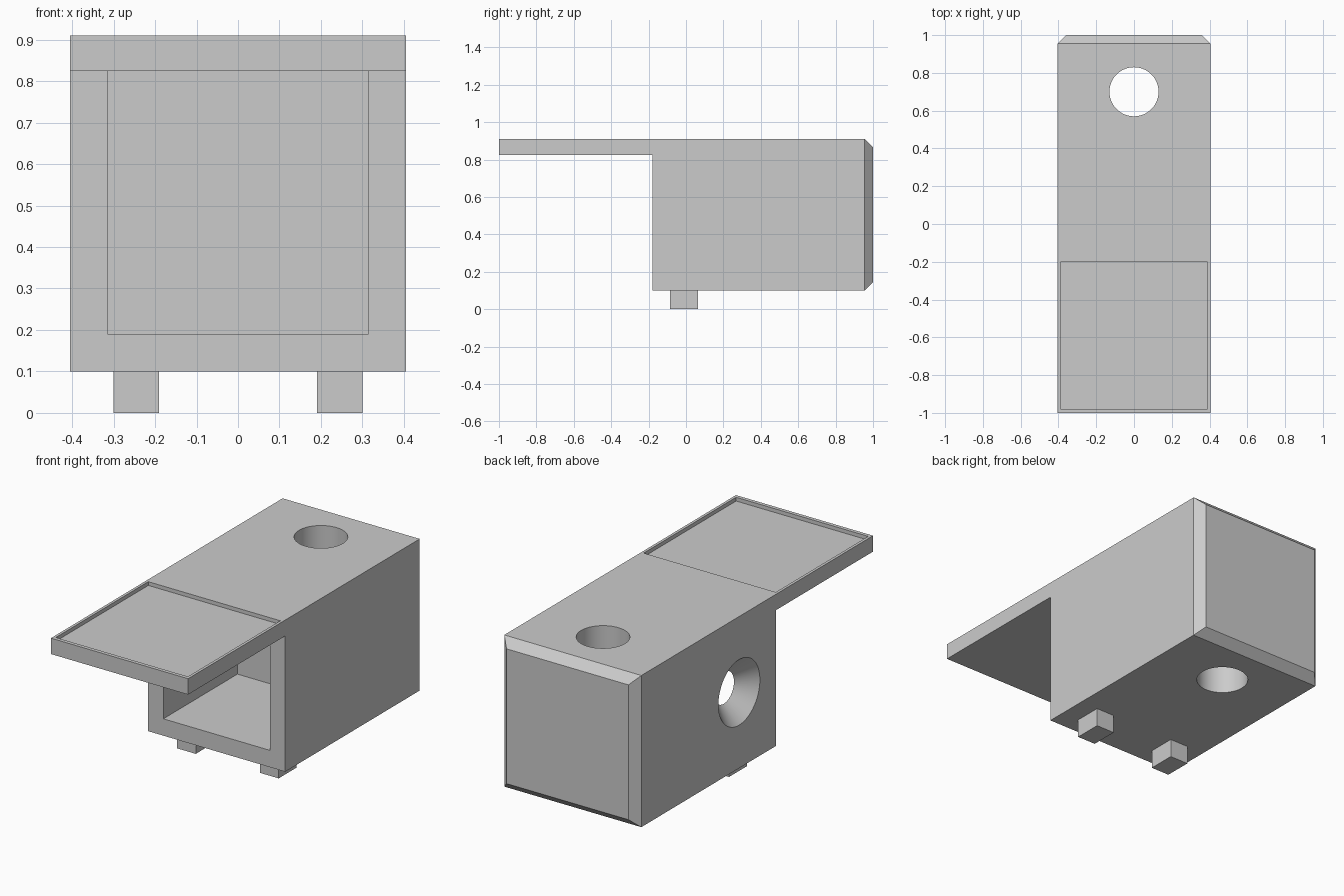
import bpy
import bmesh
import math

cube = bpy.data.objects.get("Cube")
if cube:
    bpy.data.objects.remove(cube, do_unlink=True)

grey = bpy.data.materials.new("light_grey")
grey.use_nodes = True
colour = (0.6, 0.6, 0.6, 1)
grey.diffuse_color = colour
grey.node_tree.nodes["Principled BSDF"].inputs["Base Color"].default_value = colour


def finish(name, bm):
    bmesh.ops.recalc_face_normals(bm, faces=bm.faces)
    mesh = bpy.data.meshes.new(name)
    bm.to_mesh(mesh)
    bm.free()
    mesh.materials.append(grey)
    obj = bpy.data.objects.new(name, mesh)
    bpy.context.collection.objects.link(obj)
    return obj


def box(name, low, high):
    bm = bmesh.new()
    bmesh.ops.create_cube(bm, size=1)
    for v in bm.verts:
        v.co = [a + (c + 0.5) * (b - a) for a, b, c in zip(low, high, v.co)]
    return finish(name, bm)


def cone(name, centre, r1, r2, depth, turn=0):
    bm = bmesh.new()
    bmesh.ops.create_cone(bm, cap_ends=True, segments=64,
                          radius1=r1, radius2=r2, depth=depth)
    obj = finish(name, bm)
    obj.location = centre
    obj.rotation_euler.y = turn
    return obj


def cut(target, cutter):
    cutter.hide_render = True
    bpy.context.view_layer.objects.active = target
    mod = target.modifiers.new(cutter.name, "BOOLEAN")
    mod.operation = "DIFFERENCE"
    mod.solver = "EXACT"
    mod.object = cutter
    bpy.ops.object.modifier_apply(modifier=mod.name)
    bpy.data.objects.remove(cutter, do_unlink=True)


W, BOTTOM, TOP, FRONT, SHELF = 0.405, 0.10, 0.91, -0.18, 0.825

# Housing with overhanging shelf: side profile extruded across the width
bm = bmesh.new()
profile = [(-1, TOP), (-1, SHELF), (FRONT, SHELF), (FRONT, BOTTOM), (1, BOTTOM), (1, TOP)]
side = bm.faces.new([bm.verts.new((-W, y, z)) for y, z in profile])
ext = bmesh.ops.extrude_face_region(bm, geom=[side])
bmesh.ops.translate(bm, vec=(2 * W, 0, 0),
                    verts=[g for g in ext["geom"] if isinstance(g, bmesh.types.BMVert)])

# Chamfer round the back face
back = [e for e in bm.edges if all(v.co.y > 0.99 for v in e.verts)]
bmesh.ops.bevel(bm, geom=back, offset=0.045, offset_type="OFFSET",
                segments=1, profile=0.5, affect="EDGES")
housing = finish("housing", bm)

# Front cavity, shelf recess, vertical through hole and countersunk side hole
cut(housing, box("cavity", (-0.315, -0.3, 0.19), (0.315, 0.445, SHELF)))
cut(housing, box("shelf_recess", (-0.39, -0.98, TOP - 0.02), (0.39, -0.2, 1)))
cut(housing, cone("through_hole", (0, 0.7, 0.5), 0.13, 0.13, 1.2))
cut(housing, cone("countersink", (-0.36, 0.13, 0.505), 0.195, 0.065, 0.13, math.pi / 2))

bpy.ops.object.select_all(action="DESELECT")
housing.select_set(True)
bpy.context.view_layer.objects.active = housing
bpy.ops.object.shade_smooth_by_angle(angle=math.radians(30))

# Two square feet
for name, s in (("left_foot", 1), ("right_foot", -1)):
    a, b = sorted((s * 0.19, s * 0.30))
    box(name, (a, -0.085, 0), (b, 0.065, BOTTOM))
